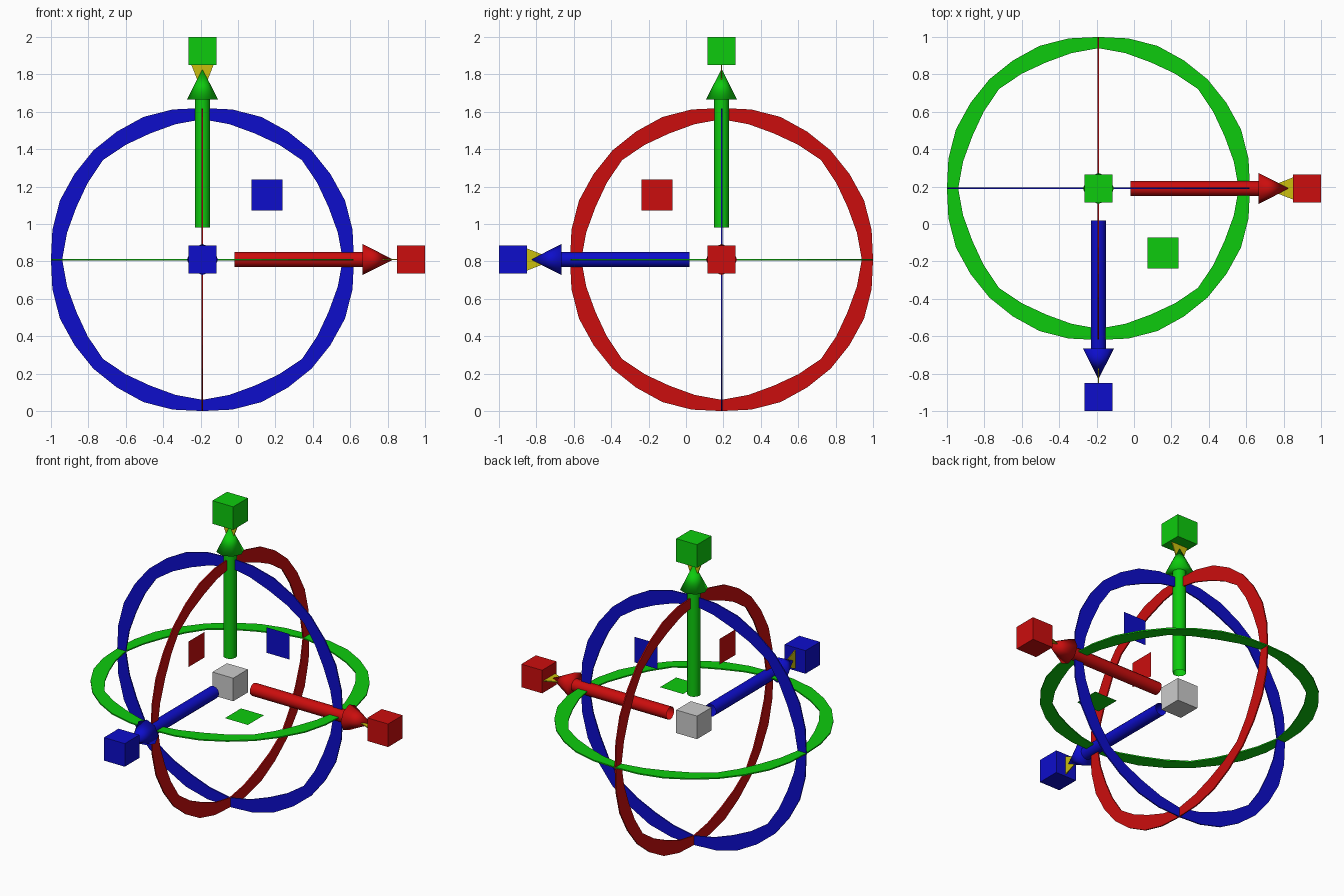
import bpy, bmesh
from math import cos, sin, pi, radians
from mathutils import Matrix, Vector

if "Cube" in bpy.data.objects:
    bpy.data.objects.remove(bpy.data.objects["Cube"])

CENTRE = Vector((-0.19, 0.19, 0.81))


def material(name, rgb):
    m = bpy.data.materials.new(name)
    m.diffuse_color = (*rgb, 1)
    m.use_nodes = True
    m.node_tree.nodes["Principled BSDF"].inputs["Base Color"].default_value = m.diffuse_color
    return m


def finish(bm, name, frame, mat=None, smooth=None, thickness=0):
    bm.transform(frame)
    bmesh.ops.recalc_face_normals(bm, faces=bm.faces[:])
    mesh = bpy.data.meshes.new(name)
    bm.to_mesh(mesh)
    bm.free()
    ob = bpy.data.objects.new(name, mesh)
    bpy.context.collection.objects.link(ob)
    if mat:
        mesh.materials.append(mat)
    if thickness:
        mod = ob.modifiers.new("thickness", 'SOLIDIFY')
        mod.thickness = thickness
        mod.offset = 0
    if smooth:
        bpy.ops.object.select_all(action='DESELECT')
        bpy.context.view_layer.objects.active = ob
        ob.select_set(True)
        bpy.ops.object.shade_smooth_by_angle(angle=radians(smooth))
    return ob


def cube(name, frame, offset, size, mat=None):
    bm = bmesh.new()
    bmesh.ops.create_cube(bm, size=size, matrix=Matrix.Translation((0, 0, offset)))
    finish(bm, name, frame, mat)


def cone(name, frame, z0, z1, r0, r1, sides, caps, mat, smooth):
    bm = bmesh.new()
    bmesh.ops.create_cone(bm, cap_ends=caps, segments=sides, radius1=r0, radius2=r1,
                          depth=z1 - z0, matrix=Matrix.Translation((0, 0, (z0 + z1) / 2)))
    finish(bm, name, frame, mat, smooth)


def flat(name, frame, points, mat, thickness=0):
    bm = bmesh.new()
    bm.faces.new([bm.verts.new(p) for p in points])
    finish(bm, name, frame, mat, thickness=thickness)


def ring(name, frame, mat):
    # thin band whose width swells between the axis points
    outer = [0.81, 0.818, 0.825, 0.823, 0.825]
    inner = [0.75, 0.738, 0.73, 0.738, 0.752]
    bm = bmesh.new()
    pairs = []
    for i in range(32):
        k = min(i % 8, 8 - i % 8)
        a = 2 * pi * i / 32
        pairs.append([bm.verts.new((r * cos(a), r * sin(a), 0)) for r in (outer[k], inner[k])])
    for i in range(32):
        (a, b), (c, d) = pairs[i], pairs[(i + 1) % 32]
        bm.faces.new((a, c, d, b))
    finish(bm, name, frame, mat, thickness=0.008)


LOW, HIGH = 0.004, 0.6
yellow = material("yellow", (HIGH, 0.52, LOW))
R, G, B = Vector((1, 0, 0)), Vector((0, 0, 1)), Vector((0, -1, 0))
AXES = [("red", R, B, G, (HIGH, LOW, LOW)),
        ("blue", B, G, R, (LOW, LOW, HIGH)),
        ("green", G, R, B, (LOW, HIGH, LOW))]

# central block
cube("centre_cube", Matrix.Translation(CENTRE), 0, 0.15)

for name, w, u, v, rgb in AXES:
    mat = material(name, rgb)
    # local frame: z runs along the arrow
    frame = Matrix.Translation(CENTRE) @ Matrix((u, v, w)).transposed().to_4x4()
    # arrow
    cone(name + "_arrow_shaft", frame, 0.17, 0.86, 0.04, 0.04, 12, False, mat, 50)
    cone(name + "_arrow_head", frame, 0.855, 1.02, 0.083, 0, 8, True, mat, 180)
    # end block and its flat pointer
    cube(name + "_end_cube", frame, 1.115, 0.15, mat)
    flat(name + "_pointer", frame, [(0, 0, 0.89), (0.063, 0, 1.05), (-0.063, 0, 1.05)],
         yellow, 0.006)
    # square plane handle
    lo, hi = 0.262, 0.428
    flat(name + "_plane_square", frame, [(lo, lo, 0), (hi, lo, 0), (hi, hi, 0), (lo, hi, 0)], mat)
    # rotation ring
    ring(name + "_ring", frame, mat)
